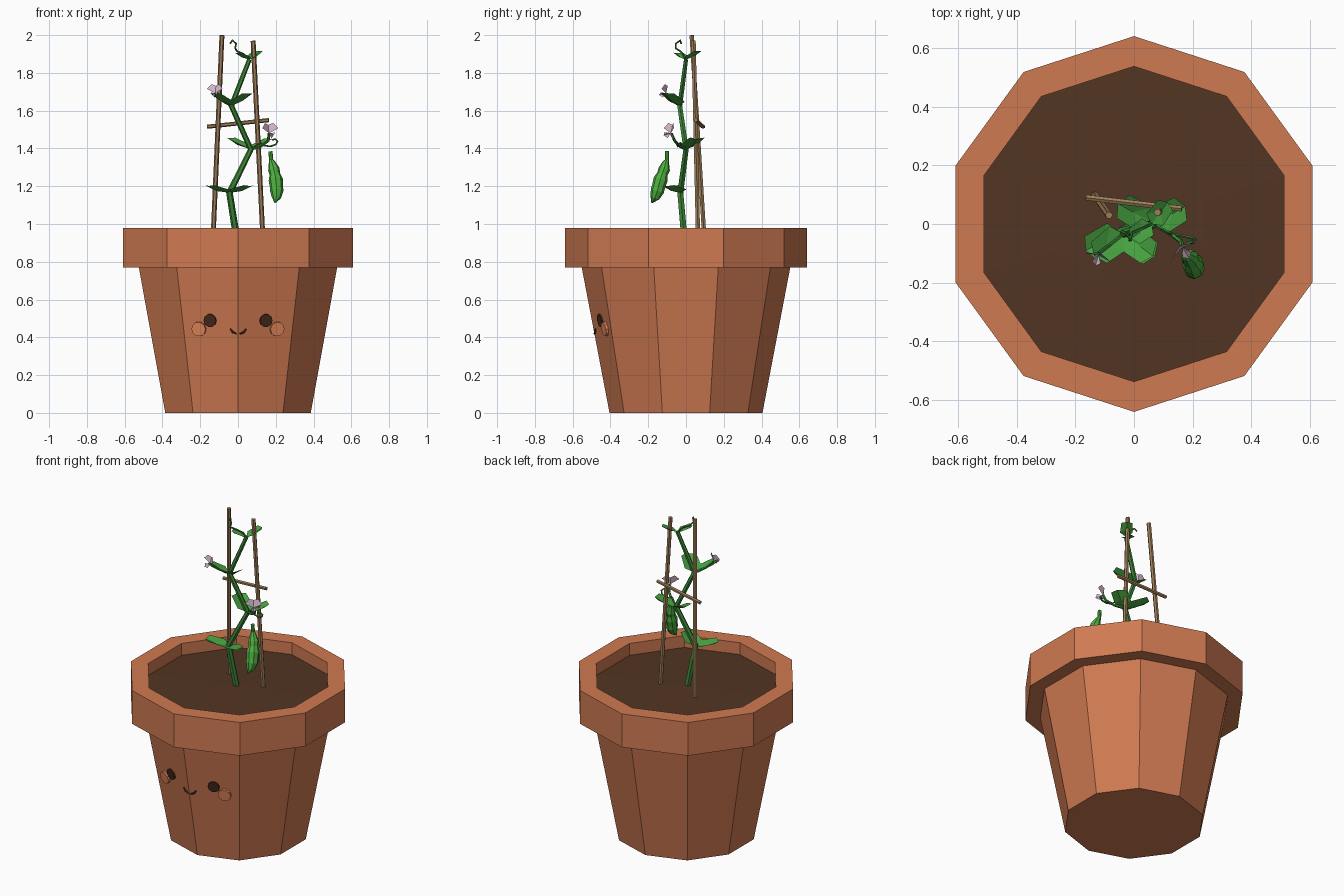
import bpy, bmesh, math
from mathutils import Vector

cube = bpy.data.objects.get("Cube")
if cube:
    bpy.data.objects.remove(cube)


def material(name, r, g, b):
    lin = [((c / 255 + 0.055) / 1.055) ** 2.4 for c in (r, g, b)] + [1]
    m = bpy.data.materials.new(name)
    m.use_nodes = True
    m.diffuse_color = lin
    m.node_tree.nodes["Principled BSDF"].inputs["Base Color"].default_value = lin
    return m


TERRACOTTA = material("terracotta", 207, 122, 82)
BLUSH = material("blush", 230, 136, 92)
SOIL = material("soil", 82, 53, 35)
DARK = material("dark brown", 68, 42, 28)
WOOD = material("wood", 160, 126, 88)
STEM = material("stem green", 58, 132, 52)
LEAF = material("leaf green", 70, 160, 64)
POD = material("pod green", 78, 176, 64)
PETAL = material("lilac petal", 222, 190, 212)


def finish(name, bm, mat, normals=True):
    if normals:
        bmesh.ops.recalc_face_normals(bm, faces=bm.faces)
    mesh = bpy.data.meshes.new(name)
    bm.to_mesh(mesh)
    bm.free()
    mesh.materials.append(mat)
    ob = bpy.data.objects.new(name, mesh)
    bpy.context.collection.objects.link(ob)
    return ob


def skin(bm, rings):
    """Join rings of vertices into a surface."""
    n = len(rings[0])
    for a, b in zip(rings, rings[1:]):
        for i in range(n):
            j = (i + 1) % n
            bm.faces.new((a[i], a[j], b[j], b[i]))


def lathe(name, profile, mat, sides=10):
    bm = bmesh.new()
    rings = []
    for r, z in profile:
        angles = [math.tau * i / sides - math.pi / 2 for i in range(sides)]
        rings.append([bm.verts.new((r * math.cos(a), r * math.sin(a), z)) for a in angles])
    skin(bm, rings)
    bm.faces.new(rings[0])
    bm.faces.new(rings[-1])
    return finish(name, bm, mat)


def tube(name, points, radii, mat, sides=6):
    pts = [Vector(p) for p in points]
    if not isinstance(radii, (list, tuple)):
        radii = [radii] * len(pts)
    bm = bmesh.new()
    rings = []
    for i, p in enumerate(pts):
        d = (pts[min(i + 1, len(pts) - 1)] - pts[max(i - 1, 0)]).normalized()
        ref = Vector((0, 1, 0)) if abs(d.y) < 0.8 else Vector((0, 0, 1))
        u = d.cross(ref).normalized()
        v = d.cross(u)
        angles = [math.tau * k / sides for k in range(sides)]
        rings.append([bm.verts.new(p + (u * math.cos(a) + v * math.sin(a)) * radii[i])
                      for a in angles])
    skin(bm, rings)
    bm.faces.new(rings[0])
    bm.faces.new(rings[-1])
    return finish(name, bm, mat)


def leaf(name, base, tip, width):
    """Broad leaf folded along its midrib."""
    base, tip = Vector(base), Vector(tip)
    d = tip - base
    side = d.cross(Vector((0, 0, 1))).normalized() * width / 2
    up = side.cross(d).normalized() * width * 0.1
    bm = bmesh.new()
    mid = [bm.verts.new(p) for p in (base, base + d * 0.55 - up, tip)]
    for s in (1, -1):
        near = bm.verts.new(base + d * 0.22 + side * s + up)
        far = bm.verts.new(base + d * 0.88 + side * s * 0.9 + up)
        bm.faces.new((mid[0], mid[1], near))
        bm.faces.new((mid[1], mid[2], far, near))
    return finish(name, bm, LEAF)


def flower(name, centre, out, size):
    """Upright banner petal with a small folded keel in front."""
    c, out = Vector(centre), Vector(out).normalized()
    side = out.cross(Vector((0, 0, 1))).normalized() * size
    up, out = Vector((0, 0, size)), out * size
    bm = bmesh.new()
    root = bm.verts.new(c - up * 0.3)
    notch = bm.verts.new(c + up * 0.6 - out * 0.2)
    lip = bm.verts.new(c - up * 0.5 + out * 0.9)
    ridge = bm.verts.new(c - up * 0.8 + out * 0.4)
    for s in (1, -1):
        edge = bm.verts.new(c + side * s + up * 0.25 + out * 0.25)
        top = bm.verts.new(c + side * s * 0.5 + up * 0.8)
        wing = bm.verts.new(c + side * s * 0.35 - up * 0.2 + out * 0.6)
        bm.faces.new((root, edge, top, notch))
        bm.faces.new((root, wing, lip, ridge))
    return finish(name, bm, PETAL)


# Pot and soil
lathe("pot", [(0.405, 0), (0.552, 0.77), (0.64, 0.77), (0.64, 0.98),
              (0.537, 0.98), (0.537, 0.86)], TERRACOTTA)
lathe("soil", [(0.537, 0.87), (0.537, 0.905), (0.25, 0.915), (0.01, 0.92)], SOIL)


# Face on the two front panels
def on_pot(x, z, lift=0.0):
    r = 0.405 + 0.191 * z
    slope = math.tan(math.radians(18))
    s = 1 if x > 0 else -1
    n = Vector((s * math.sin(math.radians(18)), -math.cos(math.radians(18)), -0.18)).normalized()
    return Vector((x, -r + abs(x) * slope, z)) + n * lift, n


def disc(name, x, z, radius, lift, mat):
    p, n = on_pot(x, z)
    return tube(name, [p - n * 0.005, p + n * lift], radius, mat, sides=10)


for label, s in (("left", 1), ("right", -1)):
    disc(label + "_eye", s * 0.147, 0.49, 0.035, 0.009, DARK)
    disc(label + "_cheek", s * 0.205, 0.445, 0.039, 0.014, BLUSH)
    smile = [on_pot(s * x, z, 0.003)[0] for x, z in ((0.042, 0.446), (0.028, 0.428), (0.008, 0.419))]
    tube(label + "_smile", smile, [0.004, 0.007, 0.004], DARK, sides=5)

# Trellis
tube("right_stake", [(-0.134, 0.1, 0.88), (-0.085, 0.03, 1.999)], 0.013, WOOD)
tube("left_stake", [(0.134, 0.065, 0.88), (0.08, 0.04, 1.97)], 0.013, WOOD)
tube("cross_stake", [(-0.163, 0.09, 1.515), (0.163, 0.052, 1.55)], 0.011, WOOD)

# Zigzag stem
nodes = [(0, -0.005, 0.88), (-0.045, -0.03, 1.165), (0.068, 0.0, 1.395),
         (-0.035, -0.033, 1.625), (0.06, 0.0, 1.87)]
tube("stem", nodes, [0.019, 0.018, 0.016, 0.015, 0.012], STEM)

# Leaf pairs, one per stem node
tips = [((0.072, -0.11, 1.2), (-0.165, -0.09, 1.2)),
        ((0.175, 0.06, 1.45), (-0.055, 0.07, 1.455)),
        ((0.065, -0.11, 1.69), (-0.135, -0.11, 1.69)),
        ((0.115, 0.075, 1.915), (-0.01, -0.05, 1.905))]
for i, (node, pair) in enumerate(zip(nodes[1:], tips)):
    for label, tip in zip(("left", "right"), pair):
        leaf(f"{label}_leaf_{i + 1}", node, tip, 0.07 if i == 3 else 0.1)

# Flowers on short stalks
flower("right_flower", (-0.12, -0.105, 1.705), (-0.3, -0.9, 0), 0.044)
tube("right_flower_stalk", [nodes[3], (-0.08, -0.07, 1.65), (-0.12, -0.1, 1.69)], 0.006, STEM, 5)
flower("left_flower", (0.165, -0.08, 1.495), (0.5, -0.8, 0), 0.05)
tube("left_flower_stalk", [nodes[2], (0.12, -0.03, 1.41), (0.16, -0.06, 1.44), (0.165, -0.078, 1.48)],
     0.008, STEM, 5)

# Hanging pod with swollen seeds
pod_path = [(0.172, -0.1, 1.385), (0.175, -0.1, 1.34), (0.18, -0.107, 1.325), (0.19, -0.115, 1.29),
            (0.195, -0.125, 1.265), (0.2, -0.135, 1.235), (0.203, -0.145, 1.2),
            (0.205, -0.152, 1.175), (0.203, -0.165, 1.14), (0.195, -0.182, 1.112)]
tube("pod", pod_path, [0.011, 0.011, 0.018, 0.031, 0.028, 0.038, 0.035, 0.036, 0.025, 0.003], POD, 8)

# Curling tendrils
tube("top_tendril", [nodes[4], (0.03, -0.015, 1.9), (-0.005, -0.03, 1.915), (-0.015, -0.055, 1.93),
                     (-0.01, -0.055, 1.955), (-0.03, -0.03, 1.972), (-0.042, -0.025, 1.955)],
     0.005, STEM, 5)
curl = [(0.15 + 0.03 * math.cos(t * 0.9 + 3.1) + 0.008 * t, -0.03 - 0.006 * t,
         1.43 + 0.02 * math.sin(t * 0.9 + 3.1)) for t in range(7)]
tube("side_tendril", [nodes[2]] + curl, 0.005, STEM, 5)
